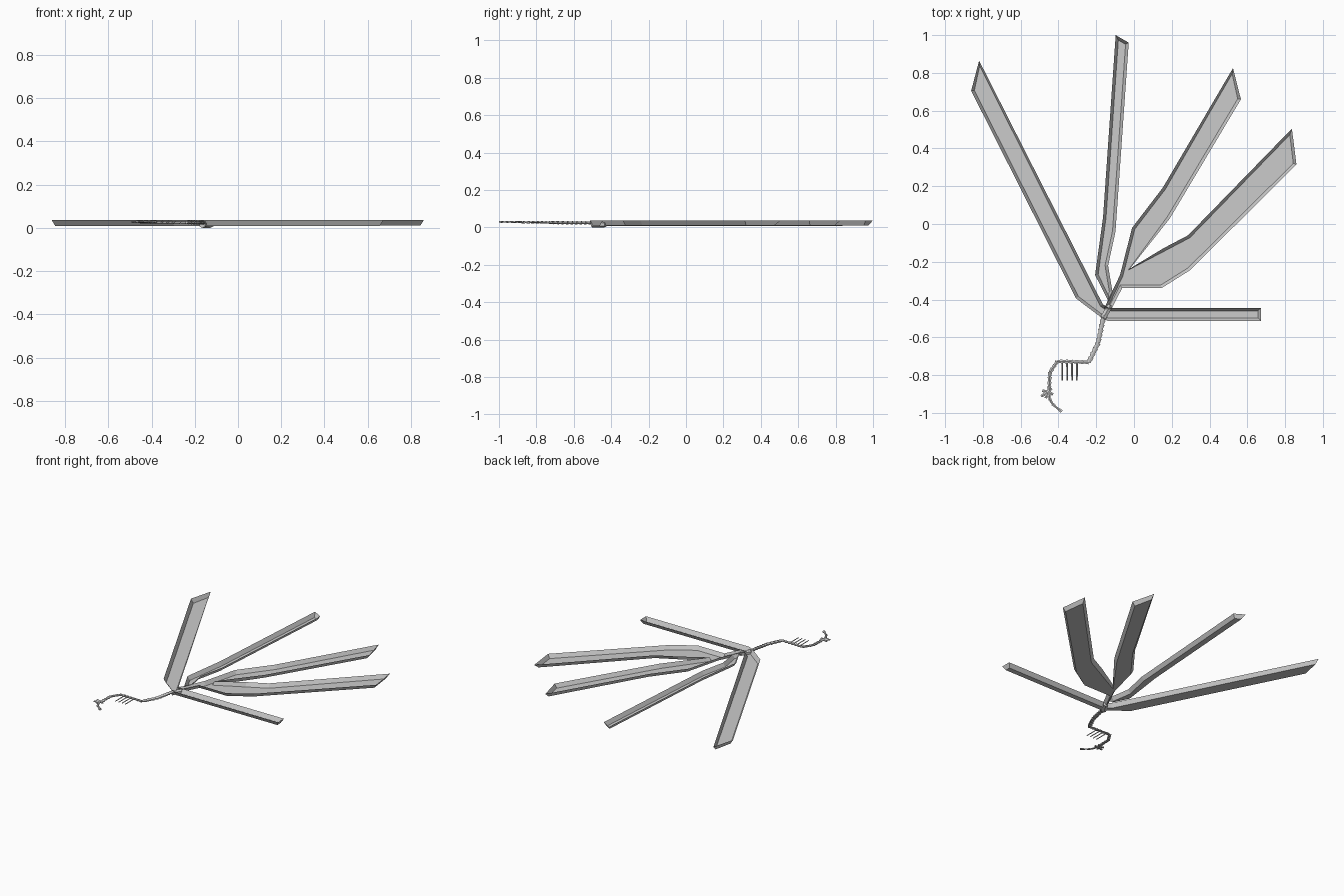
import bpy, bmesh, math
from mathutils import Vector, Matrix

if "Cube" in bpy.data.objects:
    bpy.data.objects.remove(bpy.data.objects["Cube"])


def finish(bm, name):
    bmesh.ops.recalc_face_normals(bm, faces=bm.faces)
    me = bpy.data.meshes.new(name)
    bm.to_mesh(me)
    bm.free()
    ob = bpy.data.objects.new(name, me)
    bpy.context.collection.objects.link(ob)
    return ob


def tray(name, outline, top=0.037, floor=0.010, slope=0.016):
    """Open-topped trough: wide rim, sloped walls, inset floor."""
    bm = bmesh.new()
    rim = [bm.verts.new((x, y, top)) for x, y in outline]
    n = len(rim)
    area = sum(outline[i][0] * outline[(i + 1) % n][1] - outline[(i + 1) % n][0] * outline[i][1] for i in range(n))
    side = 1 if area > 0 else -1
    low = []
    for i in range(n):
        p, a, b = (Vector(outline[j % n]) for j in (i, i - 1, i + 1))
        d0, d1 = (p - a).normalized(), (b - p).normalized()
        n0 = Vector((-d0.y, d0.x)) * side
        n1 = Vector((-d1.y, d1.x)) * side
        m = (n0 + n1) / max(1 + n0.dot(n1), 0.4)
        q = p + m * slope
        low.append(bm.verts.new((q.x, q.y, floor)))
    for i in range(n):
        j = (i + 1) % n
        bm.faces.new((rim[i], rim[j], low[j], low[i]))
    bm.faces.new(low)
    return finish(bm, name)


def bone(bm, a, b, r0, r1, flat=0.55, sides=6):
    """Flattened tapered rod between two points."""
    a, b = Vector(a), Vector(b)
    d = b - a
    rot = d.to_track_quat('Z', 'Y').to_matrix().to_4x4()
    res = bmesh.ops.create_cone(bm, cap_ends=True, segments=sides, radius1=r0,
                                radius2=r1, depth=d.length, matrix=rot)
    mid = (a + b) / 2
    for v in res['verts']:
        v.co.z *= flat
        v.co += mid


# Fan blades
tray("left_and_right_blades", [
    (-0.82, 0.865), (-0.862, 0.705), (-0.307, -0.394), (-0.18, -0.49),
    (-0.14, -0.513), (0.672, -0.513), (0.672, -0.445), (-0.135, -0.445), (-0.165, -0.425)],
    floor=0.008)
tray("upright_blade", [
    (-0.097, 1.0), (-0.028, 0.96), (-0.098, -0.04), (-0.137, -0.22),
    (-0.114, -0.36), (-0.135, -0.41), (-0.206, -0.27), (-0.164, 0.034)])
tray("paired_blades", [
    (0.524, 0.825), (0.566, 0.66), (0.19, 0.03), (-0.02, -0.235),
    (0.153, -0.13), (0.286, -0.06), (0.836, 0.505), (0.86, 0.315),
    (0.296, -0.245), (0.145, -0.34), (-0.063, -0.34), (-0.12, -0.45),
    (-0.16, -0.45), (-0.074, -0.27), (-0.01, -0.02), (0.153, 0.193)])

# Hub under the blade roots
bm = bmesh.new()
bone(bm, (-0.165, -0.5, 0.016), (-0.125, -0.43, 0.016), 0.018, 0.016, 0.95)
finish(bm, "hub")

# Jointed tail: vertebrae spaced along a path
path = [Vector((x, y, z)) for x, y, z in [
    (-0.16, -0.485, 0.024), (-0.19, -0.63, 0.024), (-0.24, -0.732, 0.026),
    (-0.405, -0.727, 0.026), (-0.445, -0.785, 0.027), (-0.45, -0.885, 0.027)]]
bm = bmesh.new()
for a, b in zip(path, path[1:]):
    k = max(2, round((b - a).length / 0.026))
    for i in range(k):
        p, q = a.lerp(b, i / k), a.lerp(b, (i + 1) / k)
        fat = 0.017 if p.y > -0.72 else 0.013
        bone(bm, p, q, fat, fat * 0.6)
finish(bm, "vertebrae")

# Ribs hanging off the flat stretch
bm = bmesh.new()
for i in range(4):
    x = -0.380 + 0.026 * i
    bone(bm, (x, -0.725, 0.026), (x, -0.828, 0.026), 0.005, 0.004, 0.9, 4)
finish(bm, "ribs")

# Knuckle with short spurs
bm = bmesh.new()
for dx, dy in ((-0.036, -0.022), (-0.03, 0.008), (0.026, -0.012), (0.018, 0.02), (-0.012, -0.032)):
    bone(bm, (-0.455, -0.89, 0.028), (-0.455 + dx, -0.89 + dy, 0.028), 0.010, 0.008)
finish(bm, "knuckle")

# Curled tip
tip = [(-0.45, -0.89), (-0.447, -0.925), (-0.432, -0.952), (-0.41, -0.972), (-0.383, -0.993)]
bm = bmesh.new()
for i, (a, b) in enumerate(zip(tip, tip[1:])):
    r0, r1 = (0.010, 0.005) if i < 3 else (0.006, 0.011)
    bone(bm, (*a, 0.029), (*b, 0.029), r0, r1)
finish(bm, "tail_tip")
